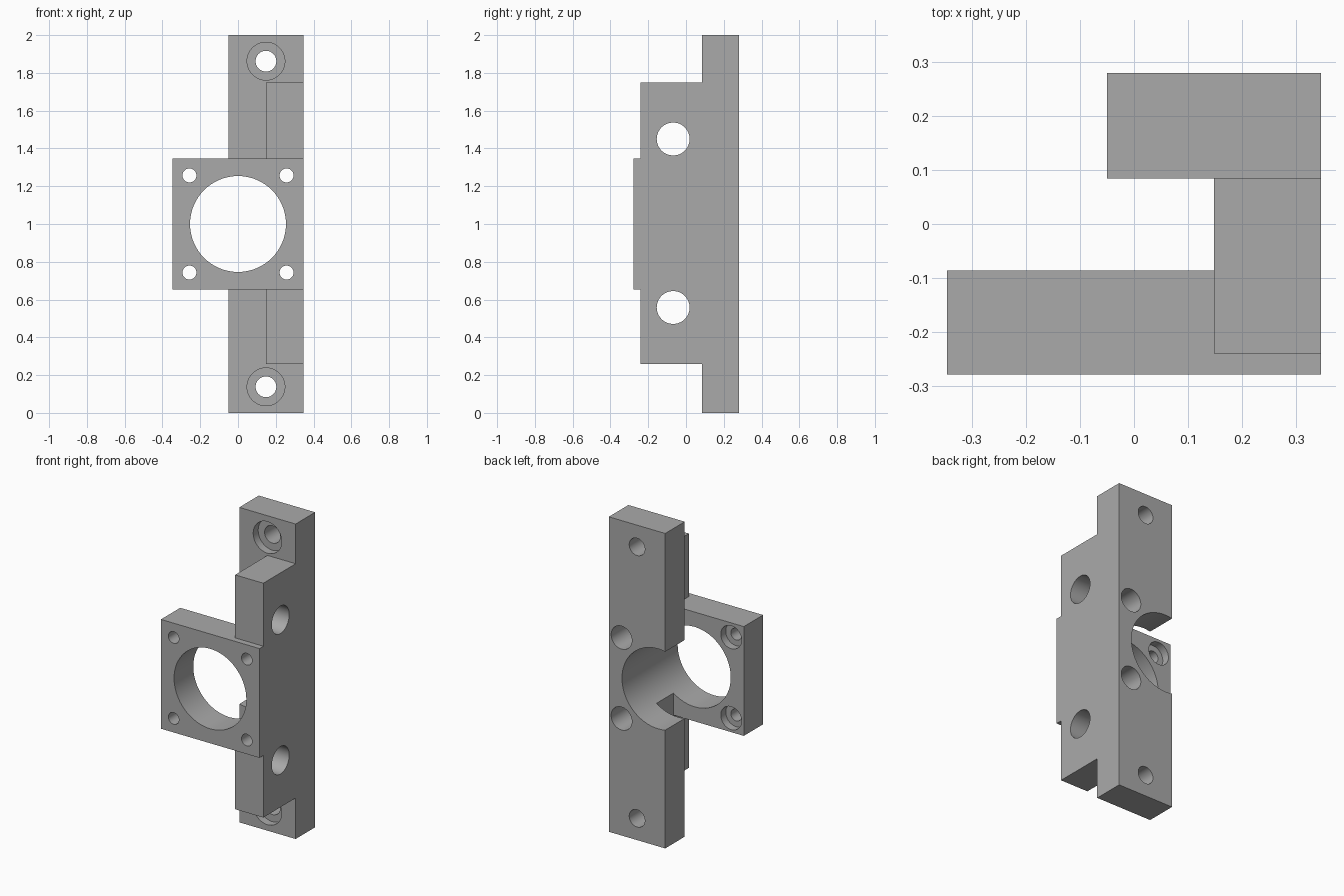
import bpy
import math
from mathutils import Vector

default = bpy.data.objects.get("Cube")
if default:
    bpy.data.objects.remove(default, do_unlink=True)

# Single plain grey finish
grey = bpy.data.materials.new("plain_grey")
grey.use_nodes = True
colour = (0.4, 0.4, 0.4, 1)
grey.diffuse_color = colour
grey.node_tree.nodes["Principled BSDF"].inputs["Base Color"].default_value = colour


def box(name, low, high):
    low, high = Vector(low), Vector(high)
    bpy.ops.mesh.primitive_cube_add(size=1, location=(low + high) / 2)
    ob = bpy.context.object
    ob.name = name
    ob.scale = high - low
    bpy.ops.object.transform_apply(location=True, rotation=True, scale=True)
    ob.data.materials.append(grey)
    return ob


def rod(axis, radius, centre, start, end):
    """Cutting cylinder along x or y; centre gives the other two coordinates."""
    mid, a, b = (start + end) / 2, *centre
    along_x = axis == "x"
    bpy.ops.mesh.primitive_cylinder_add(
        vertices=64, radius=radius, depth=end - start,
        location=(mid, a, b) if along_x else (a, mid, b),
        rotation=(0, math.pi / 2, 0) if along_x else (math.pi / 2, 0, 0))
    ob = bpy.context.object
    ob.name = "hole_cutter"
    ob.hide_render = True
    ob.data.materials.append(grey)
    return ob


def combine(body, other, operation):
    mod = body.modifiers.new(operation.title(), 'BOOLEAN')
    mod.operation = operation
    mod.solver = 'EXACT'
    mod.object = other
    bpy.context.view_layer.objects.active = body
    bpy.ops.object.modifier_apply(modifier=mod.name)
    bpy.data.objects.remove(other, do_unlink=True)


# Tall mounting plate, side web and square motor flange as one solid
right = 0.346
front, flange_back, plate_front, back = -0.279, -0.086, 0.084, 0.28
bracket = box("motor_bracket", (-0.05, plate_front, 0), (right, back, 2))
combine(bracket, box("side_web", (0.148, -0.24, 0.26), (right, 0.18, 1.748)), 'UNION')
combine(bracket, box("motor_flange", (-right, front, 0.654), (right, flange_back, 1.348)), 'UNION')

# Central bore
cutters = [rod("y", 0.254, (0, 1), -0.5, 0.5)]

for side in (-1, 1):
    # Flange screw holes, counterbored from behind
    for x in (-0.257, 0.257):
        centre = (x, 1 + side * 0.257)
        cutters.append(rod("y", 0.037, centre, -0.5, 0))
        cutters.append(rod("y", 0.073, centre, flange_back - 0.05, 0.5))
    # Plate screw holes, counterbored from the front
    centre = (0.148, 1 + side * 0.862)
    cutters.append(rod("y", 0.055, centre, 0, 0.5))
    cutters.append(rod("y", 0.1, centre, 0, plate_front + 0.05))
    # Cross holes through the web
    cutters.append(rod("x", 0.087, (-0.068, 1.004 + side * 0.446), 0, 0.5))

for cutter in cutters:
    combine(bracket, cutter, 'DIFFERENCE')

# Smooth bores with crisp edges
bpy.ops.object.select_all(action='DESELECT')
bracket.select_set(True)
bpy.context.view_layer.objects.active = bracket
bpy.ops.object.shade_smooth_by_angle(angle=math.radians(30))
